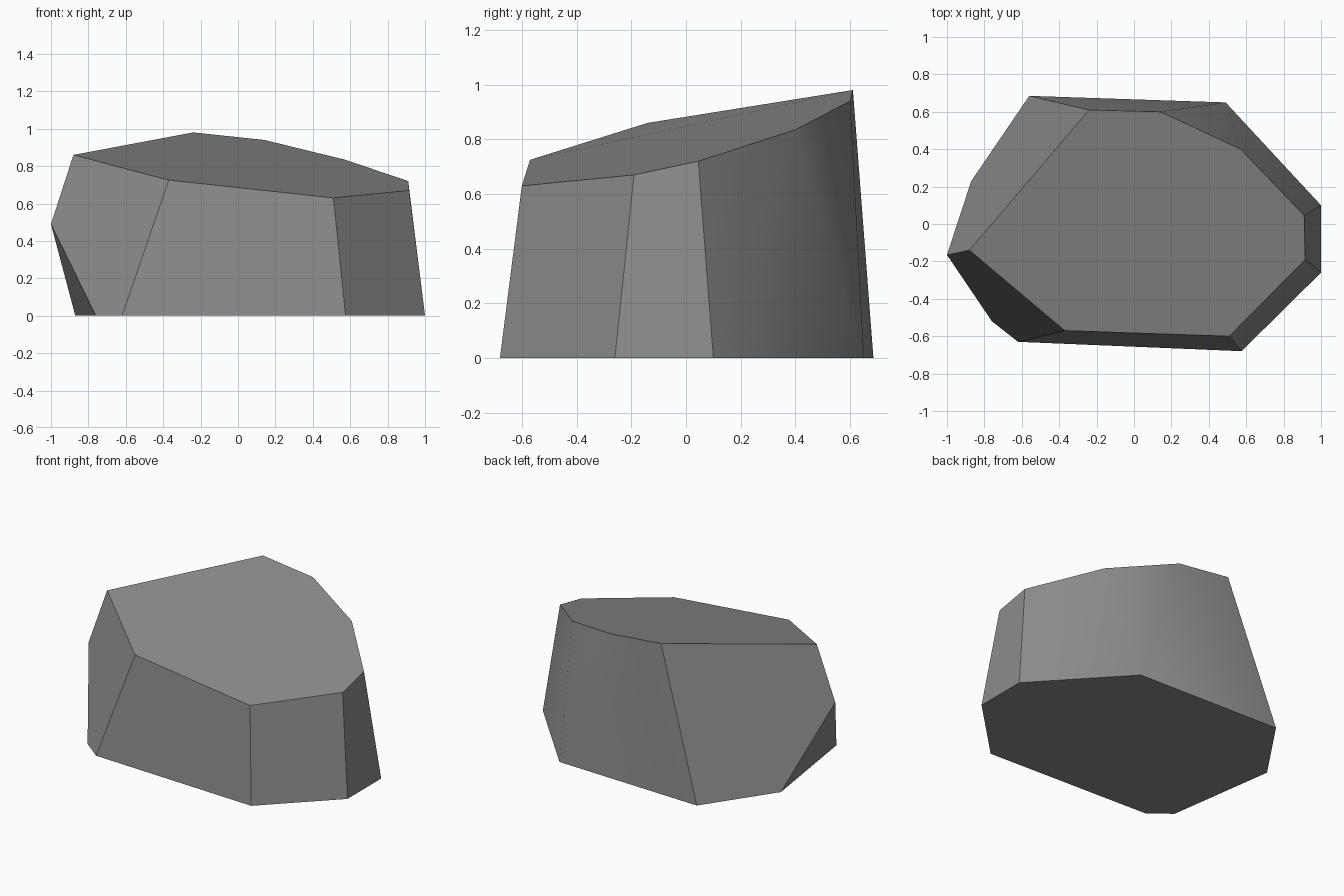
import bpy, bmesh, math

cube = bpy.data.objects.get("Cube")
if cube:
    bpy.data.objects.remove(cube, do_unlink=True)

# Stone colour
GREY = (0.26, 0.26, 0.26, 1.0)
stone = bpy.data.materials.new("stone grey")
stone.use_nodes = True
stone.diffuse_color = GREY
bsdf = stone.node_tree.nodes["Principled BSDF"]
bsdf.inputs["Base Color"].default_value = GREY
bsdf.inputs["Roughness"].default_value = 0.9

bm = bmesh.new()

# Sloping top outline, anticlockwise from the -x corner
rim = [bm.verts.new(p) for p in (
    (-0.88, -0.14, 0.86), (-0.37, -0.57, 0.725), (0.51, -0.60, 0.63), (0.915, -0.19, 0.67),
    (0.91, 0.045, 0.72), (0.57, 0.40, 0.835), (0.14, 0.60, 0.94), (-0.24, 0.61, 0.98))]

# Ground outline, anticlockwise from the front -x corner
base = [bm.verts.new((x, y, 0)) for x, y in (
    (-0.76, -0.52), (-0.62, -0.63), (0.575, -0.68), (1, -0.26),
    (1, 0.10), (0.49, 0.65), (-0.56, 0.685), (-0.87, 0.23))]

# Projecting corner on the -x side
nose = bm.verts.new((-1, -0.165, 0.49))

# Top and underside
bm.faces.new(rim)
bm.faces.new(base[::-1])

# Four-sided walls around the front and +x sides
for i in range(1, 5):
    bm.faces.new((base[i], base[i + 1], rim[i + 1], rim[i]))

# Rounded corner wedge and back wall
bm.faces.new((base[5], rim[6], rim[5]))
bm.faces.new((base[5], base[6], rim[7], rim[6]))

# Broad facets meeting at the projecting corner, and the undercut
bm.faces.new((base[6], base[7], nose, rim[0], rim[7]))
bm.faces.new((base[0], base[1], rim[1], rim[0], nose))
bm.faces.new((base[7], base[0], nose))

bmesh.ops.recalc_face_normals(bm, faces=bm.faces)
mesh = bpy.data.meshes.new("rock")
bm.to_mesh(mesh)
bm.free()
mesh.materials.append(stone)

rock = bpy.data.objects.new("rock", mesh)
bpy.context.collection.objects.link(rock)
bpy.ops.object.select_all(action="DESELECT")
rock.select_set(True)
bpy.context.view_layer.objects.active = rock
bpy.ops.object.shade_smooth_by_angle(angle=math.radians(33))
